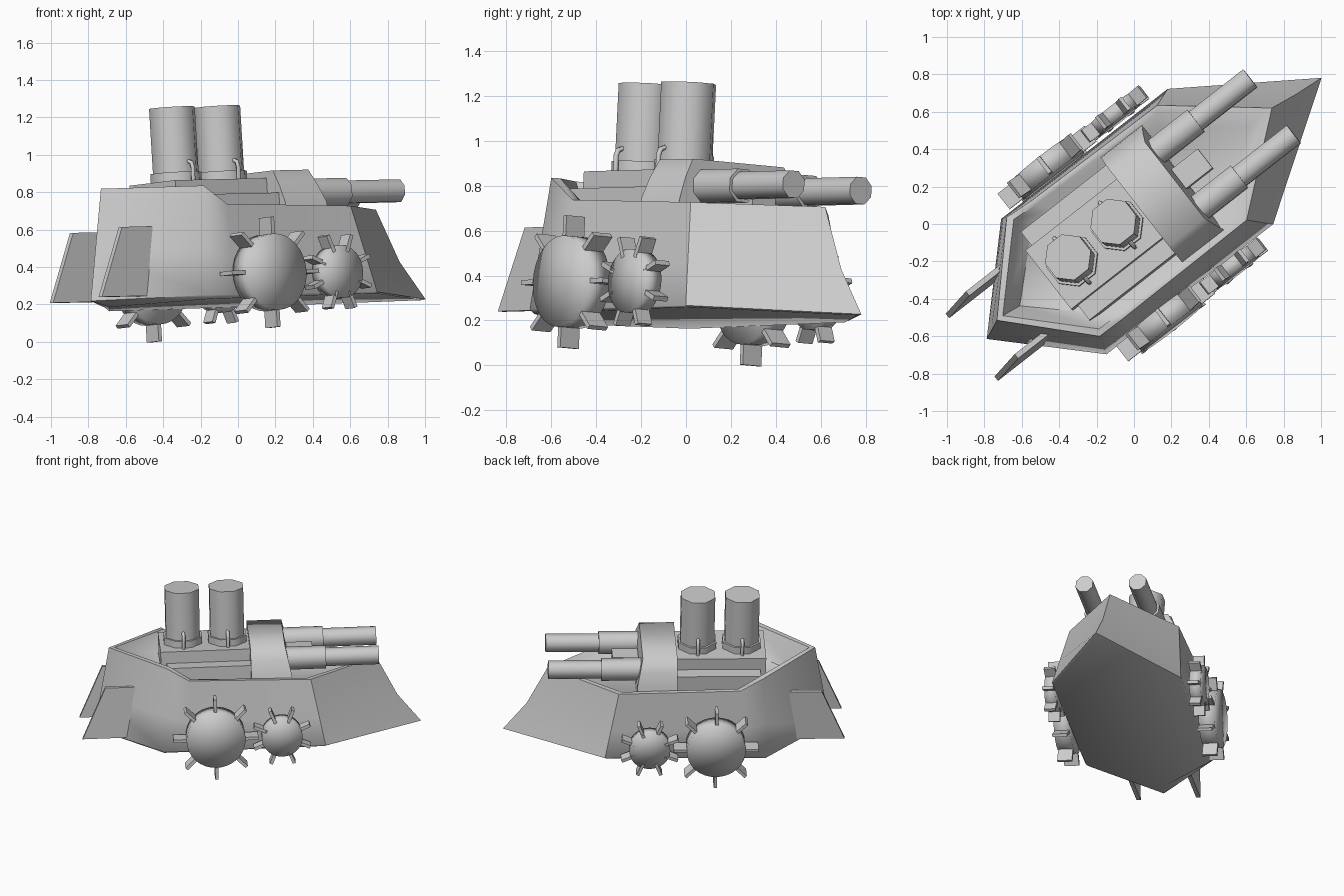
import bpy, bmesh, math
from math import radians
from mathutils import Matrix, Vector

cube = bpy.data.objects.get("Cube")
if cube:
    bpy.data.objects.remove(cube)

# Single plain grey paint
GREY = bpy.data.materials.new("grey_paint")
GREY.use_nodes = True
COLOR = (0.6, 0.6, 0.6, 1)
GREY.diffuse_color = COLOR
GREY.node_tree.nodes["Principled BSDF"].inputs["Base Color"].default_value = COLOR

# Ship frame: x forward, y left, z up; heading, slight pitch and roll
SHIP = (Matrix.Rotation(radians(38), 4, 'Z') @ Matrix.Rotation(radians(-1), 4, 'Y')
        @ Matrix.Rotation(radians(-4.3), 4, 'X') @ Matrix.Translation((0, -0.017, 0)))


def finish(name, bm, angle=50, sharp=None):
    """Turn a bmesh into a shaded object placed in the ship frame."""
    bmesh.ops.recalc_face_normals(bm, faces=bm.faces)
    for f in bm.faces:
        f.smooth = True
    for e in bm.edges:
        e.smooth = e.calc_face_angle(0) < radians(angle) and not (sharp and sharp(e))
    bm.transform(SHIP)
    mesh = bpy.data.meshes.new(name)
    bm.to_mesh(mesh)
    bm.free()
    mesh.materials.append(GREY)
    ob = bpy.data.objects.new(name, mesh)
    bpy.context.scene.collection.objects.link(ob)


def add_box(bm, lo, hi, rot=Matrix()):
    lo, hi = Vector(lo), Vector(hi)
    m = rot @ Matrix.Translation((lo + hi) / 2) @ Matrix.Diagonal((*(hi - lo), 1))
    bmesh.ops.create_cube(bm, size=1, matrix=m)


def add_tube(bm, center, radius, length, axis='Z'):
    turn = Matrix.Rotation(radians(90), 4, 'Y') if axis == 'X' else Matrix()
    spin = Matrix.Rotation(radians(22.5), 4, 'Z')
    bmesh.ops.create_cone(bm, cap_ends=True, segments=8, radius1=radius, radius2=radius,
                          depth=length, matrix=Matrix.Translation(center) @ turn @ spin)


def add_prism(bm, outline, offset):
    """Extrude a planar outline by an offset vector."""
    face = bm.faces.new([bm.verts.new(p) for p in outline])
    ext = bmesh.ops.extrude_face_region(bm, geom=[face])["geom"]
    bmesh.ops.translate(bm, vec=offset, verts=[v for v in ext if isinstance(v, bmesh.types.BMVert)])


# Hull: half outlines from stern to bow, mirrored into rings and bridged
keel = [(-0.87, 0, 0.2), (-0.53, 0.44, 0.205), (-0.36, 0.45, 0.21), (0.58, 0.45, 0.215), (1.25, 0, 0.2)]
chine = [(-0.995, 0, 0.235), (-0.54, 0.46, 0.225), (-0.37, 0.46, 0.222), (0.59, 0.46, 0.222), (1.275, 0, 0.205)]
top = [(-0.88, 0, 0.835), (-0.5, 0.405, 0.815), (-0.345, 0.4, 0.715), (0.5, 0.39, 0.69), (0.975, 0, 0.69)]
middle = [Vector(a).lerp(Vector(b), 0.42) for a, b in zip(chine, top)]
middle[-1].x -= 0.035
inner = [(x * 0.955, y * 0.92, z) for x, y, z in top]
floor = [(x * 0.84, y * 0.75, 0.64) for x, y, z in top]

bm = bmesh.new()
rings = []
for half in (keel, chine, middle, top, inner, floor):
    pts = list(half) + [(x, -y, z) for x, y, z in reversed(half[1:-1])]
    rings.append([bm.verts.new(p) for p in pts])
n = len(rings[0])
for a, b in zip(rings, rings[1:]):
    for i in range(n):
        j = (i + 1) % n
        bm.faces.new((a[i], a[j], b[j], b[i]))
bm.faces.new(rings[0])
bm.faces.new(rings[-1])


def bow_knuckle(e):
    a, b = (v.co for v in e.verts)
    return min(a.x, b.x) > 0.45 and abs(a.x - b.x) < 0.2 and min(abs(a.y), abs(b.y)) > 0.35 and a.y * b.y > 0


finish("hull", bm, 62, bow_knuckle)

# Deckhouse in two steps
bm = bmesh.new()
add_box(bm, (-0.49, -0.3, 0.6), (0.2, 0.3, 0.775))
add_box(bm, (-0.53, -0.2, 0.7), (0.2, 0.2, 0.86))
finish("deckhouse", bm)

# Gun shield: arched section with a sloped front
bm = bmesh.new()
half = [(0.37, 0.62), (0.35, 0.72), (0.31, 0.81), (0.258, 0.897)]
section = half + [(-y, z) for y, z in reversed(half)]
add_prism(bm, [(0.09, y, z) for y, z in section], (0.28, 0, 0))
for v in bm.verts:
    if v.co.x > 0.2:
        v.co.x -= max(0, v.co.z - 0.72) * 0.22
finish("gun_shield", bm, 70)

# Sight box between the guns
bm = bmesh.new()
add_box(bm, (0.35, -0.065, 0.7), (0.53, 0.065, 0.8))
finish("sight_box", bm)

# Twin guns
for side, y in (("left", 0.19), ("right", -0.19)):
    bm = bmesh.new()
    add_tube(bm, (0.45, y, 0.777), 0.08, 0.33, 'X')
    add_tube(bm, (0.753, y, 0.777), 0.065, 0.46, 'X')
    finish(side + "_gun", bm)

# Funnels with collars and hooked pipes
for label, x in (("front", -0.058), ("rear", -0.366)):
    bm = bmesh.new()
    add_tube(bm, (x, 0, 1.05), 0.127, 0.42)
    add_tube(bm, (x, 0, 0.875), 0.142, 0.07)
    finish(label + "_funnel", bm)
    for side, s in (("left", 1), ("right", -1)):
        curve = bpy.data.curves.new(f"{label}_{side}_pipe", 'CURVE')
        curve.dimensions = '3D'
        curve.bevel_depth = 0.012
        curve.bevel_resolution = 1
        curve.use_fill_caps = True
        path = [(0.148, 0.86), (0.15, 0.93), (0.14, 0.957), (0.1, 0.97)]
        spline = curve.splines.new('POLY')
        spline.points.add(len(path) - 1)
        for p, (r, z) in zip(spline.points, path):
            p.co = (x, s * r, z, 1)
        curve.materials.append(GREY)
        ob = bpy.data.objects.new(curve.name, curve)
        ob.matrix_world = SHIP
        bpy.context.scene.collection.objects.link(ob)


# Paddle wheels: thick smooth discs with eight thin radial paddles
def paddle_wheel(name, center, radius, depth, reach, width, phase):
    place = Matrix.Translation(center)
    bm = bmesh.new()
    bmesh.ops.create_cone(bm, cap_ends=True, cap_tris=True, segments=32, radius1=radius, radius2=radius,
                          depth=depth, matrix=place @ Matrix.Rotation(radians(90), 4, 'X'))
    finish(name + "_hub", bm, 120)
    bm = bmesh.new()
    for i in range(8):
        rot = Matrix.Rotation(radians(45 * i + phase), 4, 'Y')
        add_box(bm, (-0.011, -width / 2, radius * 0.8), (0.011, width / 2, reach), place @ rot)
    finish(name + "_paddles", bm)


for side, s in (("left", 1), ("right", -1)):
    paddle_wheel(side + "_large_wheel", (-0.175, s * 0.517, 0.335), 0.205, 0.115, 0.295, 0.105, 0)
    paddle_wheel(side + "_small_wheel", (0.285, s * 0.517, 0.33), 0.142, 0.08, 0.21, 0.08, 22.5)

    # Stern fin
    bm = bmesh.new()
    y = s * 0.213 - 0.002
    fin = [(-0.68, 0.615), (-0.92, 0.615), (-1.085, 0.243), (-0.7, 0.243)]
    add_prism(bm, [(x, y, z) for x, z in fin], (0, 0.03, 0))
    finish(side + "_stern_fin", bm, 30)
